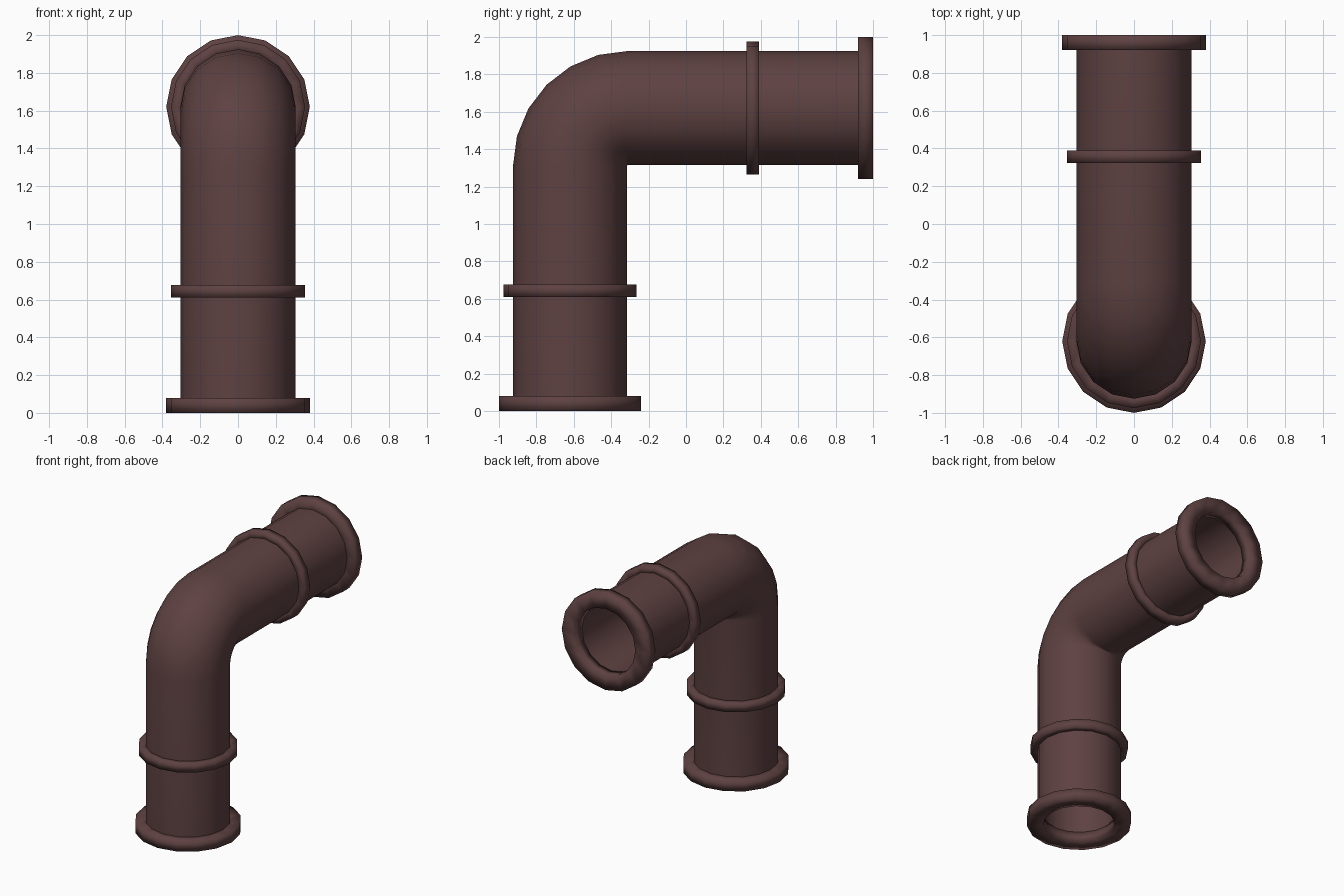
import bpy, bmesh, math
from mathutils import Vector

if "Cube" in bpy.data.objects:
    bpy.data.objects.remove(bpy.data.objects["Cube"])

SIDES = 16
AXIS = 0.31                            # bend radius of the pipe centreline
BEND = Vector((0, -0.31, 1.31))        # bend centre
R_OUT, R_BORE = 0.305, 0.26

mat = bpy.data.materials.new("dark rust brown")
mat.diffuse_color = (0.112, 0.053, 0.053, 1)
mat.use_nodes = True
mat.node_tree.nodes["Principled BSDF"].inputs["Base Color"].default_value = mat.diffuse_color


def lower(d):
    """Station on the vertical leg, d from its open end: (centre, outward direction)."""
    return Vector((0, -0.62, d)), Vector((0, -1, 0))


def upper(d):
    """Station on the horizontal leg, d from its open end."""
    return Vector((0, 1 - d, 1.62)), Vector((0, 0, 1))


def bend(deg):
    a = math.radians(deg)
    n = Vector((0, -math.cos(a), math.sin(a)))
    return BEND + n * AXIS, n


def loft(name, rings, angle):
    """Closed loft through rings of (station, radius)."""
    bm = bmesh.new()
    loops = []
    for (c, n), r in rings:
        loop = []
        for i in range(SIDES):
            a = 2 * math.pi * i / SIDES
            loop.append(bm.verts.new(c + r * (math.cos(a) * Vector((1, 0, 0)) + math.sin(a) * n)))
        loops.append(loop)
    for k, p in enumerate(loops):
        q = loops[(k + 1) % len(loops)]
        for i in range(SIDES):
            j = (i + 1) % SIDES
            bm.faces.new((p[i], p[j], q[j], q[i]))
    bmesh.ops.recalc_face_normals(bm, faces=bm.faces)
    me = bpy.data.meshes.new(name)
    bm.to_mesh(me)
    bm.free()
    me.materials.append(mat)
    ob = bpy.data.objects.new(name, me)
    bpy.context.collection.objects.link(ob)
    bpy.ops.object.select_all(action='DESELECT')
    ob.select_set(True)
    bpy.context.view_layer.objects.active = ob
    bpy.ops.object.shade_smooth_by_angle(angle=math.radians(angle))


# hollow elbow pipe: outer wall, then back along the bore
path = [lower(0.08)] + [bend(15 * i) for i in range(7)] + [upper(0.08)]
loft("elbow_pipe", [(s, R_OUT) for s in path] + [(s, R_BORE) for s in reversed(path)], 40)

# end flanges and clamp rings on both legs (soft shading across their edges)
for leg, at in (("lower", lower), ("upper", upper)):
    loft(leg + "_flange", [(at(0), R_BORE), (at(0), 0.38), (at(0.08), 0.38), (at(0.08), R_BORE)], 100)
    loft(leg + "_clamp_ring", [(at(0.61), 0.29), (at(0.61), 0.355), (at(0.677), 0.355), (at(0.677), 0.29)], 100)
